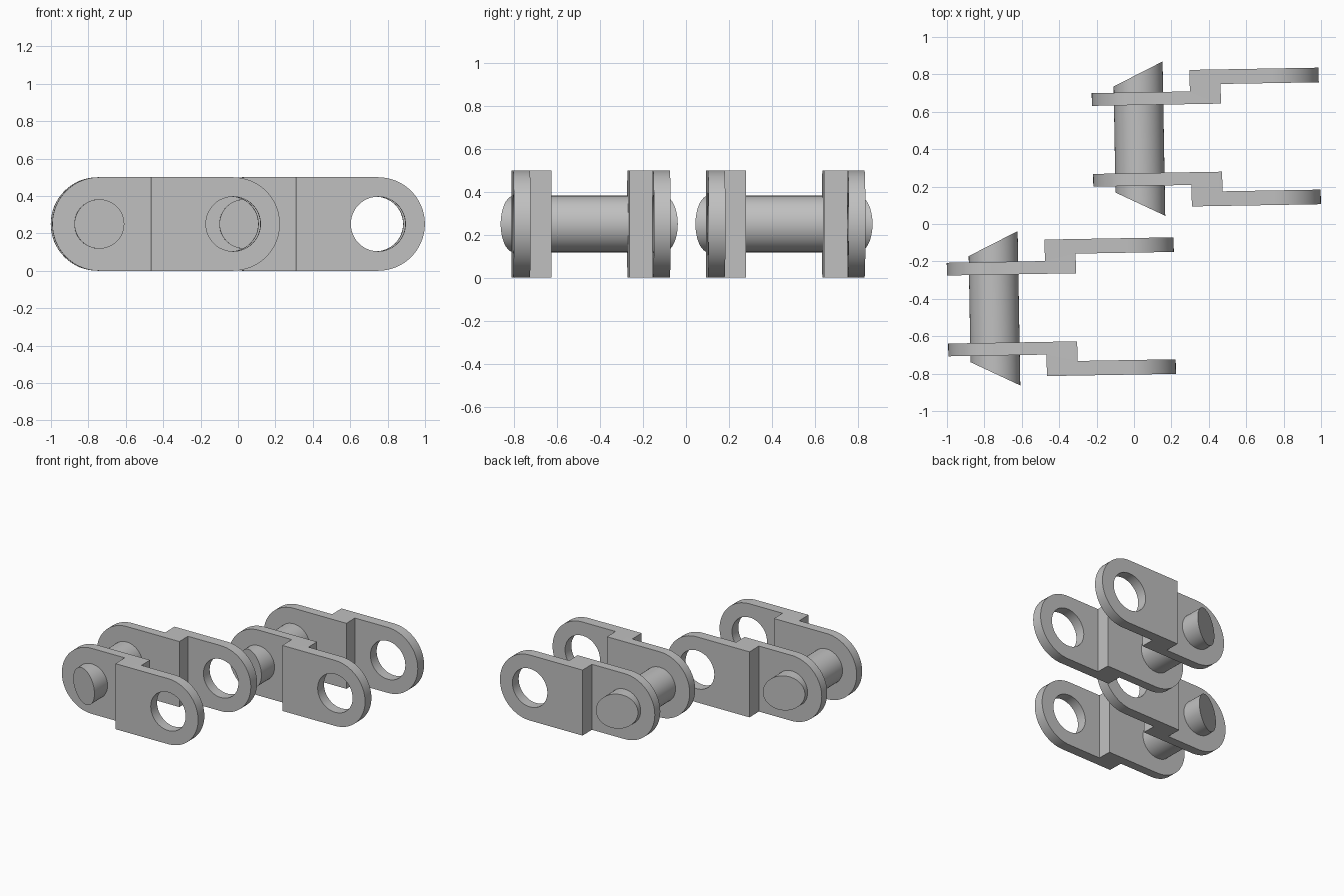
import bpy, bmesh, math
from mathutils import Matrix

if "Cube" in bpy.data.objects:
    bpy.data.objects.remove(bpy.data.objects["Cube"])

R = 0.25          # rounded end radius, also half the height
HOLE_X = 0.715    # distance from pin to hole
steel = bpy.data.materials.new("light_grey")
steel.diffuse_color = (0.53, 0.53, 0.53, 1)
steel.use_nodes = True
steel.node_tree.nodes["Principled BSDF"].inputs["Base Color"].default_value = steel.diffuse_color


def prism(name, pts, vec):
    """Extrude a closed 3D outline along a vector."""
    bm = bmesh.new()
    face = bm.faces.new([bm.verts.new(p) for p in pts])
    ext = bmesh.ops.extrude_face_region(bm, geom=[face])
    bmesh.ops.translate(bm, vec=vec, verts=[v for v in ext["geom"] if isinstance(v, bmesh.types.BMVert)])
    bmesh.ops.recalc_face_normals(bm, faces=bm.faces)
    me = bpy.data.meshes.new(name)
    bm.to_mesh(me)
    bm.free()
    ob = bpy.data.objects.new(name, me)
    bpy.context.collection.objects.link(ob)
    return ob


def arc(cx, r, a0, a1, n, y):
    return [(cx + r * math.cos(math.radians(a0 + (a1 - a0) * i / n)), y,
             R + r * math.sin(math.radians(a0 + (a1 - a0) * i / n))) for i in range(n + 1)]


def boolean(ob, cutter, op):
    mod = ob.modifiers.new(op, 'BOOLEAN')
    mod.operation, mod.object, mod.solver = op, cutter, 'EXACT'
    bpy.context.view_layer.update()
    me = bpy.data.meshes.new_from_object(ob.evaluated_get(bpy.context.evaluated_depsgraph_get()))
    ob.modifiers.clear()
    ob.data = me
    bpy.data.objects.remove(cutter)


def finish(ob, placement):
    ob.data.transform(placement)
    ob.data.materials.clear()
    ob.data.materials.append(steel)
    bpy.ops.object.select_all(action='DESELECT')
    ob.select_set(True)
    bpy.context.view_layer.objects.active = ob
    bpy.ops.object.shade_smooth_by_angle(angle=math.radians(30))


def side_plate(name, side, placement):
    # stepped plan outline, extruded up
    plan = [(-0.3, 0.182), (0.44, 0.182), (0.44, 0.287), (1.0, 0.287),
            (1.0, 0.365), (0.275, 0.365), (0.275, 0.25), (-0.3, 0.25)]
    ob = prism(name, [(x, side * y, -0.1) for x, y in plan], (0, 0, 0.7))
    # trim to rounded ends
    outline = arc(0, R, 90, 270, 32, -0.6) + arc(HOLE_X, R, -90, 90, 32, -0.6)
    boolean(ob, prism("end_trim", outline, (0, 1.2, 0)), 'INTERSECT')
    # pin hole at the wide end
    boolean(ob, prism("hole_cut", arc(HOLE_X, 0.146, 0, 360, 48, -0.6)[:-1], (0, 1.2, 0)), 'DIFFERENCE')
    finish(ob, placement)


def pin(name, placement):
    # round pin with slanted ends, longer toward the hole side
    ob = prism(name, arc(0, 0.132, 0, 360, 48, -1)[:-1], (0, 2, 0))
    for v in ob.data.vertices:
        v.co.y = math.copysign(0.348 + 0.0645 * v.co.x / 0.132, v.co.y)
    finish(ob, placement)


# two identical links, turned very slightly
for label, cx, cy in (("front", -0.747, -0.453), ("back", 0.028, 0.454)):
    place = Matrix.Translation((cx, cy, 0)) @ Matrix.Rotation(math.radians(1), 4, 'Z')
    side_plate(label + "_link_near_plate", -1, place)
    side_plate(label + "_link_far_plate", 1, place)
    pin(label + "_link_pin", place)
